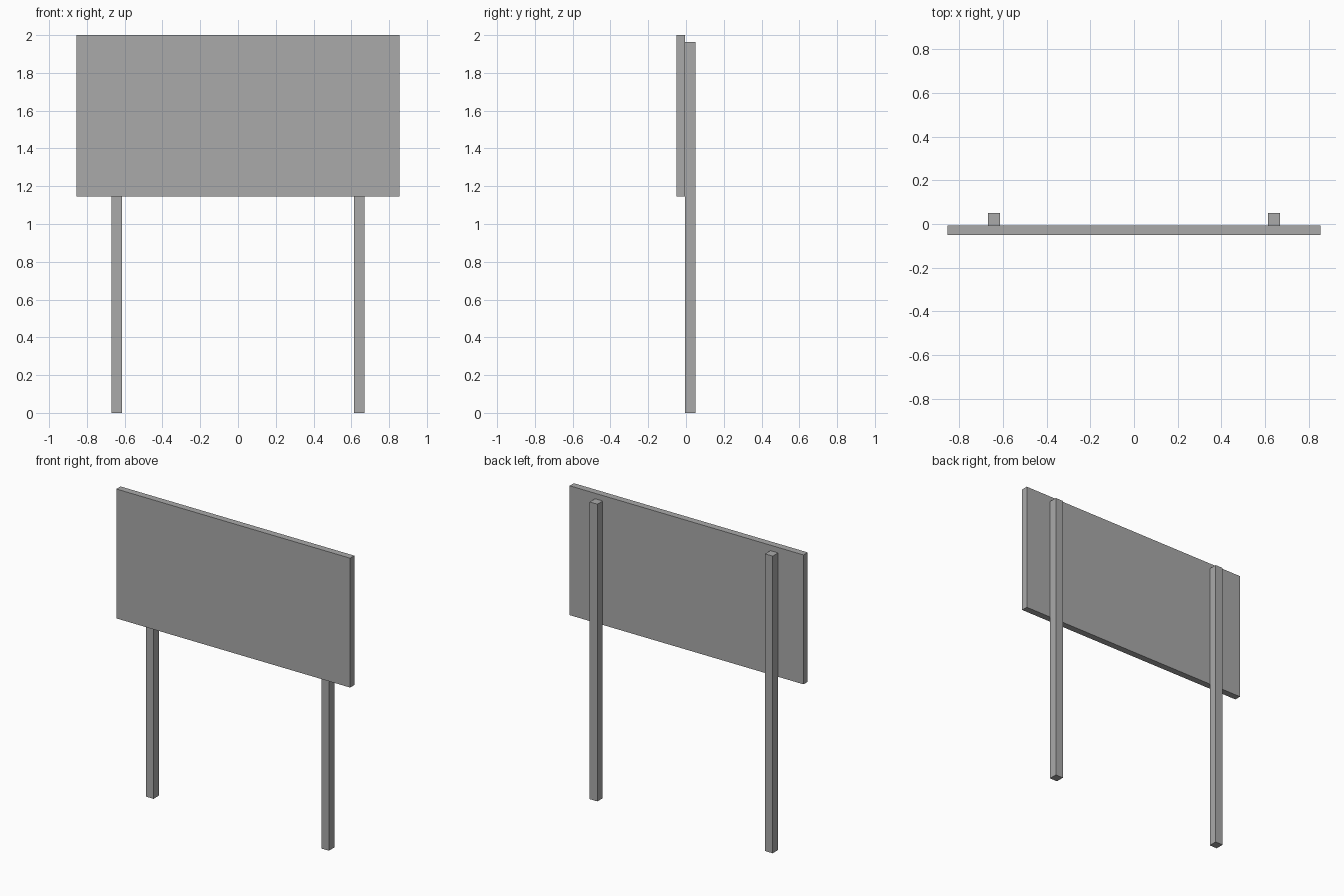
import bpy
import bmesh
from mathutils import Matrix, Vector

cube = bpy.data.objects.get("Cube")
if cube:
    bpy.data.objects.remove(cube, do_unlink=True)


def make_material(name, colour):
    mat = bpy.data.materials.new(name)
    mat.use_nodes = True
    mat.diffuse_color = colour
    mat.node_tree.nodes["Principled BSDF"].inputs["Base Color"].default_value = colour
    return mat


def box(name, low, high, mat):
    """Add a box spanning two opposite corners."""
    low, high = Vector(low), Vector(high)
    bm = bmesh.new()
    bmesh.ops.create_cube(bm, size=1, matrix=Matrix.Diagonal((*(high - low), 1)))
    mesh = bpy.data.meshes.new(name)
    bm.to_mesh(mesh)
    bm.free()
    mesh.materials.append(mat)
    obj = bpy.data.objects.new(name, mesh)
    obj.location = (low + high) / 2
    bpy.context.collection.objects.link(obj)
    return obj


grey = make_material("plain grey", (0.4, 0.4, 0.4, 1))

BACK_OF_PANEL = -0.006
POST_X = 0.641
POST_HALF = 0.028

# Sign panel
box("sign_panel", (-0.855, -0.05, 1.145), (0.855, BACK_OF_PANEL, 2.0), grey)

# Two square posts standing behind the panel
for name, side in (("left_post", 1), ("right_post", -1)):
    x = side * POST_X
    box(name, (x - POST_HALF, BACK_OF_PANEL, 0), (x + POST_HALF, 0.05, 1.964), grey)
